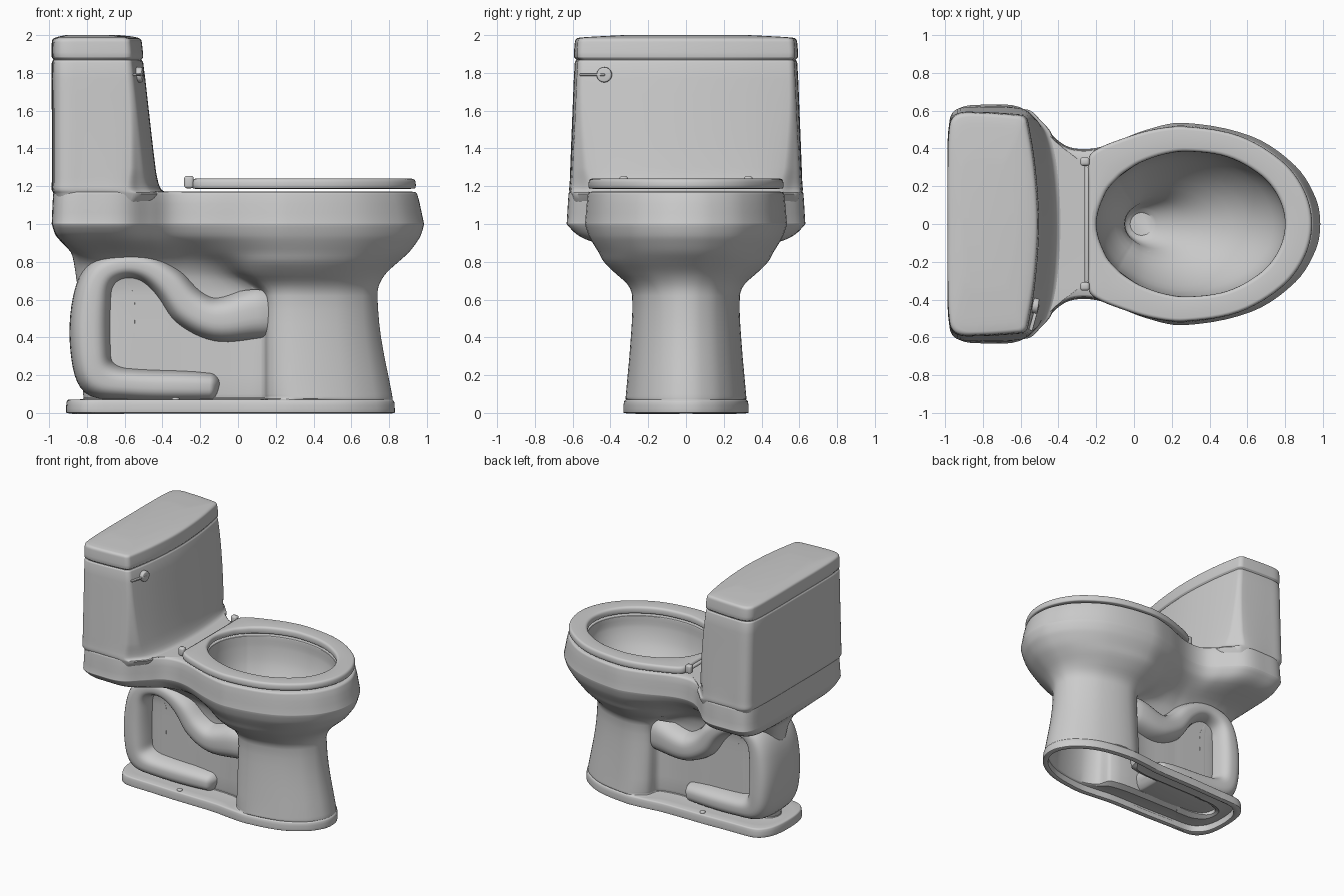
import bpy, bmesh, math
from mathutils import Vector
from mathutils.geometry import interpolate_bezier

if "Cube" in bpy.data.objects:
    bpy.data.objects.remove(bpy.data.objects["Cube"])


def spline(p, n, closed=False):
    """Smooth curve through points without overshoot."""
    out, m = [], len(p)
    for i in range(m if closed else m - 1):
        a, b = p[i], p[(i + 1) % m]
        before = p[i - 1] if closed or i > 0 else a
        after = p[(i + 2) % m] if closed or i + 2 < m else b
        k = (b - a).length / 3
        out += interpolate_bezier(a, a + (b - before).normalized() * k,
                                  b - (after - a).normalized() * k, b, n + 1)[:-1]
    return out if closed else out + [p[-1]]


def outline(half, z, n=5):
    """Closed horizontal ring from a half outline (back centre to front tip)."""
    full = half + [(x, -y) for x, y in reversed(half[1:-1])]
    return spline([Vector((x, y, z)) for x, y in full], n, True)


def finish(name, bm):
    bmesh.ops.recalc_face_normals(bm, faces=bm.faces)
    me = bpy.data.meshes.new(name)
    bm.to_mesh(me)
    bm.free()
    ob = bpy.data.objects.new(name, me)
    bpy.context.collection.objects.link(ob)
    return ob


def loft(name, rings, n=3, cyclic=False):
    cols = [spline(list(c), n, cyclic) for c in zip(*rings)]
    bm = bmesh.new()
    v = [[bm.verts.new(p) for p in row] for row in zip(*cols)]
    for i in range(len(v) if cyclic else len(v) - 1):
        a, b = v[i], v[(i + 1) % len(v)]
        for j in range(len(a)):
            k = (j + 1) % len(a)
            bm.faces.new((a[j], a[k], b[k], b[j]))
    if not cyclic:
        bm.faces.new(v[0])
        bm.faces.new(v[-1])
    return finish(name, bm)


def arc(xc, rx, ry, degrees):
    return [(xc + rx * math.cos(math.radians(t)), ry * math.sin(math.radians(t))) for t in degrees]


# Bowl, deck and pedestal: one continuous shell from drain to hollow foot
def body(z, xb, wt, wn, wb, xf, x9=-.15, x10=.06, xc=.26):
    e = max(0, .6 - wt) * .17
    d, f = wt - wn, wb - wn
    return outline([(xb, 0), (xb + .3 * e, .55 * wt), (xb + .01 + e, .85 * wt),
                    (xb + .06 + 1.2 * e, .97 * wt), (xb + .19 + e, wt),
                    (-.6, wn + .94 * d), (-.47, wn + .47 * d), (-.37, wn + .1 * d), (-.27, wn),
                    (x9, wn + .14 * f), (x10, wn + .72 * f), (xc, wb)]
                   + arc(xc, xf - xc, wb, (60, 35, 15, 0)), z)


def column(z, wb, xf, inset=0):
    """Front column with a thin web behind it."""
    w = .12 - inset * .6
    return body(z, -.82 + inset, w, w, wb - inset, xf - inset, .12, .17, .3)


def plate(z, inset):
    """Foot plate outline."""
    return body(z, -.91 + inset, .29 - inset, .3 - inset, .33 - inset, .83 - inset, 0, .15, .3)


def hole(z, xc, rx, ry):
    return outline(arc(xc, rx, ry, [180 - 5 * k if k < 9 else 140 - 20 * (k - 8)
                                    for k in range(16)]), z)


basin = [(.50, .04, .06, .06), (.53, .05, .10, .09), (.65, .15, .20, .15),
         (.80, .235, .36, .265), (.95, .28, .455, .35), (1.08, .30, .495, .382),
         (1.16, .30, .5, .385), (1.17, .30, .503, .388)]
bowl = [(1.17, -.972, .615, .374, .512, .935), (1.155, -.978, .62, .386, .52, .95),
        (1.01, -.985, .629, .395, .534, .983), (1.0, -.985, .63, .395, .535, .985),
        (.94, -.965, .57, .36, .515, .968), (.905, -.935, .49, .32, .497, .947),
        (.85, -.885, .27, .24, .463, .905), (.80, -.87, .18, .18, .435, .85, -.11),
        (.74, -.86, .14, .14, .375, .785, -.05, .08, .28),
        (.68, -.85, .125, .125, .31, .748, .05, .14, .3)]
loft("bowl_and_pedestal", [hole(*h) for h in basin] + [body(*b) for b in bowl]
     + [column(.62, .285, .738), column(.40, .292, .757), column(.10, .318, .815),
        column(.075, .32, .818), plate(.07, .012), plate(.06, .003), plate(.003, 0),
        plate(0, .003), plate(0, .04), plate(.05, .042),
        column(.06, .315, .815, .04), column(.42, .29, .75, .04)])


# Tank and lid
def tank(z, w, xf, c=0, xb=-.985):
    return outline([(xb, 0), (xb, .5 * w), (xb + .012, .9 * w), (xb + .05, .985 * w),
                    (xb + .15, w), (xf - .095 - .085 * c, (.975 + .01 * c) * w),
                    (xf - .07 - .05 * c, (.957 - .057 * c) * w),
                    (xf - .058 - .002 * c, (.92 - .14 * c) * w),
                    (xf - .018, .5 * w), (xf, 0)], z, 6)


loft("tank", [tank(*t) for t in (
    (1.08, .59, -.42, 1, -.96), (1.16, .61, -.375, 1, -.975), (1.18, .617, -.403, 1),
    (1.22, .615, -.422, .8), (1.30, .612, -.437, .5), (1.60, .60, -.472, .1),
    (1.855, .588, -.502), (1.868, .58, -.51, 0, -.978))])
loft("tank_lid", [tank(*t) for t in (
    (1.866, .575, -.515, 0, -.975), (1.876, .585, -.507, 0, -.98),
    (1.884, .592, -.502), (1.96, .588, -.509),
    (1.977, .583, -.514, 0, -.981), (1.986, .567, -.53, 0, -.967),
    (1.994, .45, -.57, 0, -.94), (2.0, .33, -.63, 0, -.91))])

# Trapway pipe: oval section swept along a side path of (x, z, radius, half width)
path = [(.22, .53, .14, .2), (.10, .53, .148, .235), (-.12, .495, .12, .235),
        (-.26, .56, .11, .23), (-.37, .69, .095, .23), (-.48, .765, .08, .23),
        (-.60, .783, .075, .23), (-.72, .735, .09, .235), (-.772, .60, .103, .24),
        (-.778, .32, .108, .245), (-.735, .19, .112, .24), (-.60, .152, .09, .23),
        (-.15, .138, .08, .2), (-.11, .13, .055, .15), (-.094, .125, .01, .03)]
rings = []
for i, (x, z, r, w) in enumerate(path):
    a, b = path[max(i - 1, 0)], path[min(i + 1, len(path) - 1)]
    t = Vector((b[0] - a[0], b[1] - a[1])).normalized()
    ring = []
    for k in range(40):
        u = (k + .5) * math.tau / 40
        c, s = (math.copysign(abs(q) ** .7, q) for q in (math.cos(u), math.sin(u)))
        ring.append(Vector((x - t.y * r * c, w * s, z + t.x * r * c)))
    rings.append(ring)
trapway = loft("trapway", rings, 6)

# Keep the pipe out of the open basin
cutter = loft("basin_cutter", [hole(z - .015, xc, rx + .015, ry + .015)
                               for z, xc, rx, ry in basin])
cutter.hide_render = True
cut = trapway.modifiers.new("basin_cut", 'BOOLEAN')
cut.operation, cut.object, cut.solver = 'DIFFERENCE', cutter, 'EXACT'
bpy.context.view_layer.objects.active = trapway
bpy.ops.object.modifier_apply(modifier="basin_cut")
bpy.data.objects.remove(cutter)

# Seat ring
seat = [(-.24, 0), (-.24, .2), (-.237, .35), (-.2, .392), (-.07, .447), (.1, .498), (.27, .514)]
seat += arc(.27, .67, .514, (65, 40, 20, 0))


def seat_outer(z, s):
    return outline([(.3 + (x - .3) * s, y * s) for x, y in seat], z, 6)


def seat_inner(z, s):
    return outline(arc(.3, .5 * s, .385 * s, [math.degrees(math.atan2(y / .385, (x - .3) / .5))
                                              for x, y in seat]), z, 6)


loft("seat", [seat_outer(1.187, .985), seat_outer(1.193, 1), seat_outer(1.222, 1),
              seat_outer(1.236, .988), seat_outer(1.24, .965),
              seat_inner(1.24, 1.05), seat_inner(1.235, 1.015), seat_inner(1.222, 1),
              seat_inner(1.195, 1), seat_inner(1.187, 1.015)], 2, True)


# Small fittings
def box(name, loc, size, bevel, rot=0):
    bm = bmesh.new()
    bmesh.ops.create_cube(bm, size=1)
    bmesh.ops.scale(bm, vec=size, verts=bm.verts)
    bmesh.ops.bevel(bm, geom=bm.edges[:], offset=bevel, segments=3, affect='EDGES', profile=.5)
    ob = finish(name, bm)
    ob.location, ob.rotation_euler.z = loc, rot


def disc(name, loc, r, depth, rot, bevel):
    bm = bmesh.new()
    bmesh.ops.create_cone(bm, cap_ends=True, segments=32, radius1=r, radius2=r, depth=depth)
    rim = [e for e in bm.edges if abs(e.verts[0].co.z - e.verts[1].co.z) < 1e-5]
    bmesh.ops.bevel(bm, geom=rim, offset=bevel, segments=3, affect='EDGES', profile=.5)
    ob = finish(name, bm)
    ob.location, ob.rotation_euler = loc, rot


for side, s in (("left", -1), ("right", 1)):
    box(side + "_hinge", (-.26, .33 * s, 1.222), (.05, .044, .066), .014)
    disc(side + "_bolt_cap", (-.33, .262 * s, .068), .02, .03, (0, 0, 0), .008)
disc("hinge_rod", (-.247, 0, 1.21), .014, .66, (math.pi / 2, 0, 0), .003)
disc("flush_knob", (-.525, -.432, 1.79), .04, .04, (0, math.pi / 2, -.15), .008)
box("flush_lever", (-.528, -.495, 1.79), (.02, .14, .012), .004, -.27)

# Smooth shading with crisp creases
for ob in bpy.context.scene.objects:
    ob.select_set(True)
    bpy.context.view_layer.objects.active = ob
bpy.ops.object.shade_smooth_by_angle(angle=math.radians(35))
